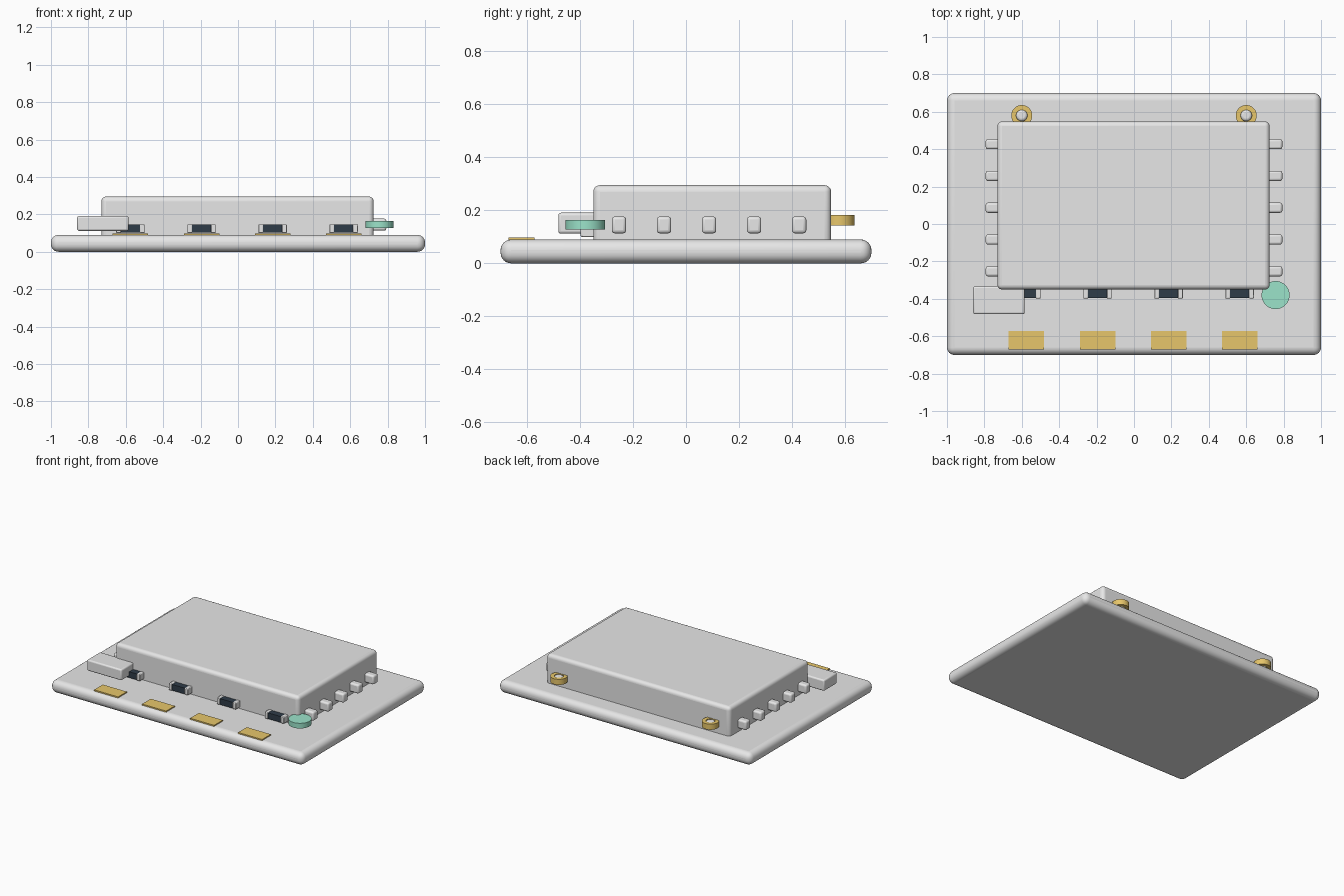
import bpy
import bmesh
import math
from mathutils import Matrix, Vector

if "Cube" in bpy.data.objects:
    bpy.data.objects.remove(bpy.data.objects["Cube"], do_unlink=True)


def material(name, rgb):
    m = bpy.data.materials.new(name)
    m.use_nodes = True
    color = (*rgb, 1.0)
    m.diffuse_color = color
    m.node_tree.nodes["Principled BSDF"].inputs["Base Color"].default_value = color
    return m


GREY = material("light_grey", (0.8, 0.8, 0.8))
GOLD = material("gold", (0.82, 0.58, 0.15))
GREEN = material("mint_green", (0.33, 0.77, 0.59))
BLACK = material("blue_black", (0.028, 0.045, 0.066))


def finish(name, bm, mat, bevel=0.0, segments=4):
    """Turn a bmesh into an object with optional rounded edges."""
    bmesh.ops.recalc_face_normals(bm, faces=bm.faces)
    mesh = bpy.data.meshes.new(name)
    bm.to_mesh(mesh)
    bm.free()
    mesh.materials.append(mat)
    obj = bpy.data.objects.new(name, mesh)
    bpy.context.collection.objects.link(obj)
    if bevel:
        mod = obj.modifiers.new("rounded_edges", "BEVEL")
        mod.width = bevel
        mod.segments = segments
        mod.limit_method = "ANGLE"
        mod.angle_limit = math.radians(40)
    bpy.ops.object.select_all(action="DESELECT")
    obj.select_set(True)
    bpy.context.view_layer.objects.active = obj
    bpy.ops.object.shade_smooth_by_angle(angle=math.radians(35))
    return obj


def box(name, x, y, z, mat, bevel=0.0, segments=4):
    """Box given by its (min, max) range on each axis."""
    bm = bmesh.new()
    centre = Vector([(a + b) / 2 for a, b in (x, y, z)])
    size = [b - a for a, b in (x, y, z)]
    bmesh.ops.create_cube(bm, size=1, matrix=Matrix.Translation(centre) @ Matrix.Diagonal((*size, 1)))
    return finish(name, bm, mat, bevel, segments)


def disc(name, x, y, z, radius, mat, bevel=0.0):
    """Upright cylinder between two heights."""
    bm = bmesh.new()
    bmesh.ops.create_cone(bm, cap_ends=True, segments=48, radius1=radius, radius2=radius,
                          depth=z[1] - z[0],
                          matrix=Matrix.Translation((x, y, (z[0] + z[1]) / 2)))
    return finish(name, bm, mat, bevel, 3)


def ring(name, x, y, z, outer, inner, mat):
    """Flat tube spun from a rectangular section."""
    bm = bmesh.new()
    section = [(inner, z[0]), (outer, z[0]), (outer, z[1]), (inner, z[1])]
    verts = [bm.verts.new((x + r, y, h)) for r, h in section]
    edges = [bm.edges.new((verts[i], verts[(i + 1) % 4])) for i in range(4)]
    bmesh.ops.spin(bm, geom=verts + edges, cent=(x, y, 0), axis=(0, 0, 1),
                   angle=2 * math.pi, steps=48)
    bmesh.ops.remove_doubles(bm, verts=bm.verts, dist=1e-4)
    return finish(name, bm, mat)


# Board and shield can
box("board", (-1, 1), (-0.70, 0.70), (0, 0.09), GREY, 0.04, 6)
box("shield_can", (-0.73, 0.725), (-0.35, 0.548), (0.05, 0.295), GREY, 0.025, 5)

# Side tabs along both flanks of the can
for side, label in ((1, "left"), (-1, "right")):
    for i in range(5):
        y = -0.253 + 0.17 * i
        xs = sorted((side * 0.70, side * 0.793))
        box(f"{label}_tab_{i + 1}", xs, (y - 0.027, y + 0.027), (0.113, 0.177), GREY, 0.012, 3)

# Chip resistors and edge contact pads
for i in range(4):
    x = -0.575 + 0.38 * i
    box(f"resistor_body_{i + 1}", (x - 0.052, x + 0.052), (-0.395, -0.32), (0.102, 0.145), BLACK)
    for side, label in ((1, "left"), (-1, "right")):
        xs = sorted((x + side * 0.05, x + side * 0.076))
        box(f"resistor_{label}_cap_{i + 1}", xs, (-0.398, -0.317), (0.10, 0.147), GREY, 0.004, 2)
    box(f"contact_pad_{i + 1}", (x - 0.095, x + 0.095), (-0.67, -0.572), (0.089, 0.098), GOLD)

# Corner block and round indicator
box("corner_block", (-0.86, -0.585), (-0.482, -0.333), (0.112, 0.191), GREY, 0.01, 3)
disc("indicator", 0.757, -0.38, (0.127, 0.164), 0.075, GREEN)

# Rear antenna sockets with centre pins
for side, label in ((1, "left"), (-1, "right")):
    ring(f"{label}_socket_ring", side * 0.6, 0.58, (0.143, 0.183), 0.056, 0.03, GOLD)
    disc(f"{label}_socket_pin", side * 0.6, 0.58, (0.145, 0.183), 0.031, GREY, 0.014)
